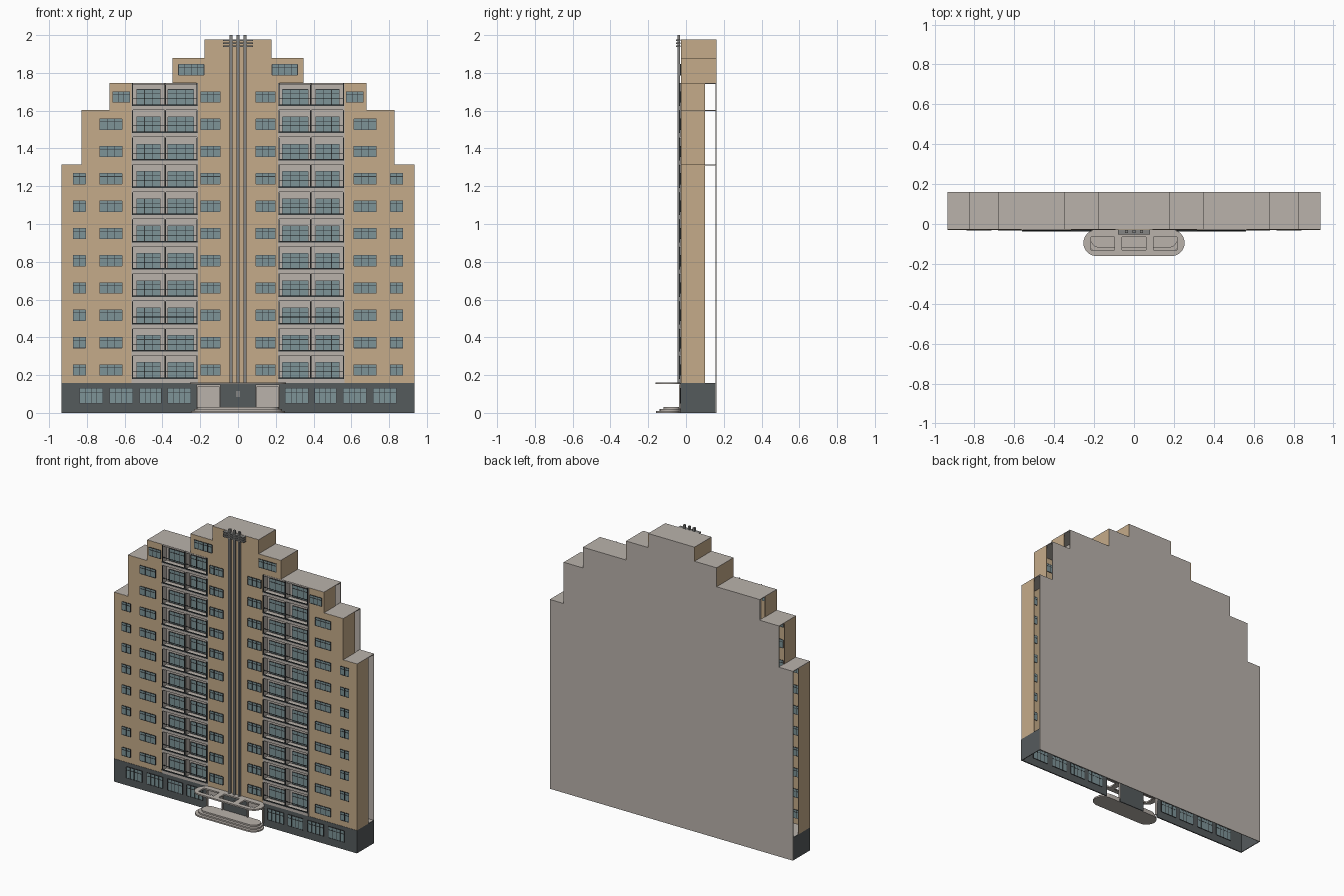
import bpy, bmesh, math

cube = bpy.data.objects.get("Cube")
if cube:
    bpy.data.objects.remove(cube, do_unlink=True)


def material(name, r, g, b):
    mat = bpy.data.materials.new(name)
    mat.use_nodes = True
    col = [(c / 255) ** 2.2 for c in (r, g, b)] + [1]
    mat.diffuse_color = col
    mat.node_tree.nodes["Principled BSDF"].inputs["Base Color"].default_value = col
    return mat


TAN = material("tan render", 196, 170, 136)
GREY = material("light grey concrete", 184, 177, 170)
BASE = material("dark grey stone", 86, 91, 93)
GLASS = material("blue grey glass", 124, 146, 150)
DARK = material("dark metal", 58, 62, 64)
STEEL = material("grey steel", 132, 132, 130)

FRONT, INNER, BACK, SIDE_END = -0.027, -0.021, 0.161, 0.10
BASE_TOP, FLOOR = 0.159, 0.1445
TIERS = [(0.935, 1.315), (0.828, 1.602), (0.68, 1.746), (0.348, 1.878), (0.178, 1.976)]
BAY_IN, BAY_OUT, BAY_MID, BAY_BACK = 0.214, 0.561, 0.386, 0.012


def part(name, mat, boxes):
    """One mesh from boxes given as (x0, x1, y0, y1, z0, z1)."""
    bm = bmesh.new()
    for x0, x1, y0, y1, z0, z1 in boxes:
        verts = bmesh.ops.create_cube(bm, size=1)["verts"]
        for v in verts:
            v.co = (x0 if v.co.x < 0 else x1, y0 if v.co.y < 0 else y1, z0 if v.co.z < 0 else z1)
    bmesh.ops.recalc_face_normals(bm, faces=bm.faces)
    mesh = bpy.data.meshes.new(name)
    bm.to_mesh(mesh)
    bm.free()
    mesh.materials.append(mat)
    obj = bpy.data.objects.new(name, mesh)
    bpy.context.collection.objects.link(obj)
    return obj


def both(boxes):
    return boxes + [(-b[1], -b[0]) + tuple(b[2:]) for b in boxes]


# Stepped shell: sides, roofs and rear wall
sides, roofs, rear = [], [], []
below = BASE_TOP
for i, (w, top) in enumerate(TIERS):
    end = SIDE_END if i < 3 else BACK
    sides.append((w - 0.005, w, FRONT, end, below, top))
    inner = TIERS[i + 1][0] if i < 4 else 0
    roofs.append((inner - 0.004 if i < 4 else 0, w, FRONT + 0.001, BACK, top - 0.004, top + 0.001))
    rear.append((-w, w, BACK - 0.004, BACK, 0 if i == 0 else below, top))
    below = top
part("side_walls", TAN, both(sides))
part("roofs", GREY, both(roofs))
part("rear_wall", GREY, rear)

# Front wall strips around the balcony bays
part("front_wall", TAN, both([
    (TIERS[1][0], TIERS[0][0], FRONT, INNER, BASE_TOP, TIERS[0][1]),
    (TIERS[2][0], TIERS[1][0], FRONT, INNER, BASE_TOP, TIERS[1][1]),
    (BAY_OUT, TIERS[2][0], FRONT, INNER, BASE_TOP, TIERS[2][1]),
    (0, BAY_IN, FRONT, INNER, BASE_TOP, TIERS[2][1]),
    (0, TIERS[3][0], FRONT, INNER, TIERS[2][1], TIERS[3][1]),
    (0, TIERS[4][0], FRONT, INNER, TIERS[3][1], TIERS[4][1])]))

# Ground floor with two open entrances
part("ground_floor_wall", BASE, both([
    (0, 0.098, FRONT - 0.002, INNER, 0, BASE_TOP),
    (0.098, BAY_IN, FRONT - 0.002, INNER, 0.143, BASE_TOP),
    (BAY_IN, 0.935, FRONT - 0.002, INNER, 0, BASE_TOP),
    (0.93, 0.935, FRONT, BACK - 0.004, 0, BASE_TOP)]))
part("ground_floor_ceiling", GREY, [(-0.93, 0.93, INNER, BACK - 0.004, 0.152, BASE_TOP)])
part("entrance_frames", GREY, both([
    (0.092, 0.1, -0.038, INNER, 0.02, 0.15),
    (0.212, 0.22, -0.038, INNER, 0.02, 0.15),
    (0.1, 0.212, -0.038, INNER, 0.14, 0.15)]))
part("entrance_lamp", STEEL, [(-0.01, 0.01, -0.035, FRONT, 0.085, 0.115)])

# Windows: pane with frame bars
panes, bars = [], []


def window(x0, x1, z0, z1, y, depth, count):
    panes.append((x0, x1, y - 0.002, y + depth, z0, z1))
    t = 0.0014
    ya, yb = y - 0.004, y + depth + 0.001
    for k in range(count + 1):
        x = x0 + (x1 - x0) * k / count
        bars.append((x - t, x + t, ya, yb, z0, z1))
    for z in (z0, z0 + (z1 - z0) * 0.72, z1):
        bars.append((x0, x1, ya, yb, z - t, z + t))


COLUMNS = [(0.807, 0.873, 0, 8, 2), (0.614, 0.733, 0, 10, 3), (0.095, 0.198, 0, 11, 3),
           (0.574, 0.664, 10, 11, 3), (0.18, 0.315, 11, 12, 4)]
for x0, x1, first, last, count in COLUMNS:
    for n in range(first, last):
        z = 0.199 + FLOOR * n
        window(x0, x1, z, z + 0.057, FRONT, 0.008, count)
for x0, x1 in [(0.717, 0.838), (0.558, 0.68), (0.405, 0.52), (0.25, 0.373)]:
    window(x0, x1, 0.052, 0.13, FRONT - 0.002, 0.01, 4)

# Balcony bays: recess, slabs and railings
recess = [(BAY_IN, BAY_OUT, BAY_BACK, BAY_BACK + 0.005, BASE_TOP, 1.742),
          (BAY_IN - 0.003, BAY_IN + 0.004, FRONT - 0.002, BAY_BACK, BASE_TOP, 1.746),
          (BAY_OUT - 0.004, BAY_OUT + 0.003, FRONT - 0.002, BAY_BACK, BASE_TOP, 1.746),
          (BAY_MID - 0.004, BAY_MID + 0.004, FRONT, BAY_BACK, BASE_TOP, 1.742),
          (BAY_IN, BAY_OUT, FRONT, BAY_BACK, 1.736, 1.745)]
slabs, rails = [], []
for n in range(11):
    z = BASE_TOP + FLOOR * n
    slabs.append((BAY_IN, BAY_OUT, FRONT - 0.004, BAY_BACK, z, z + 0.021))
    rails.append((BAY_IN, BAY_OUT, -0.037, -0.031, z + 0.021, z + 0.029))
    rails.append((BAY_IN, BAY_OUT, -0.036, -0.033, z + 0.058, z + 0.061))
    for x in (BAY_IN + 0.003, BAY_MID, BAY_OUT - 0.003):
        rails.append((x - 0.003, x + 0.003, -0.036, -0.03, z + 0.021, z + FLOOR - 0.003))
    window(0.235, 0.371, z + 0.026, z + 0.108, BAY_BACK, 0.002, 3)
    window(0.411, 0.537, z + 0.026, z + 0.108, BAY_BACK, 0.002, 3)
part("balcony_recesses", GREY, both(recess))
part("balcony_slabs", GREY, both(slabs))
part("balcony_railings", DARK, both(rails))
part("window_glass", GLASS, both(panes))
part("window_frames", DARK, both(bars))

# Facade masts with cross bars
part("masts", STEEL, [(x - 0.007, x + 0.007, -0.045, -0.031, BASE_TOP, 2.0) for x in (-0.037, 0, 0.037)])
part("mast_bars", STEEL, [(-0.08, 0.08, -0.052, -0.028, z, z + 0.008) for z in (1.938, 1.953, 1.968)])


# Rounded entrance canopy and steps
def rounded_slab(name, half_x, y0, y1, z0, z1, holes=()):
    r, cy = (y1 - y0) / 2, (y0 + y1) / 2
    outline = []
    for side in (1, -1):
        for k in range(13):
            a = math.pi * (k / 12 - 0.5)
            outline.append((side * (half_x - r + r * math.cos(a)), cy + side * r * math.sin(a)))
    curve = bpy.data.curves.new(name, "CURVE")
    curve.dimensions, curve.fill_mode = "2D", "BOTH"
    curve.extrude = (z1 - z0) / 2
    loops = [outline] + [[(a, c), (b, c), (b, d), (a, d)] for a, b, c, d in holes]
    for pts in loops:
        sp = curve.splines.new("POLY")
        sp.points.add(len(pts) - 1)
        for p, (x, y) in zip(sp.points, pts):
            p.co = (x, y, 0, 1)
        sp.use_cyclic_u = True
    curve.materials.append(GREY)
    obj = bpy.data.objects.new(name, curve)
    obj.location.z = (z0 + z1) / 2
    bpy.context.collection.objects.link(obj)
    bpy.ops.object.select_all(action="DESELECT")
    obj.select_set(True)
    bpy.context.view_layer.objects.active = obj
    bpy.ops.object.convert(target="MESH")


rounded_slab("entrance_canopy", 0.254, -0.161, -0.028, 0.152, 0.162,
             [(c - 0.059, c + 0.059, -0.13, -0.066) for c in (-0.156, 0, 0.156)])
for i in range(3):
    rounded_slab("entrance_step", 0.25 - 0.016 * i, -0.159 + 0.02 * i, -0.028, 0.01 * i, 0.01 * (i + 1))
